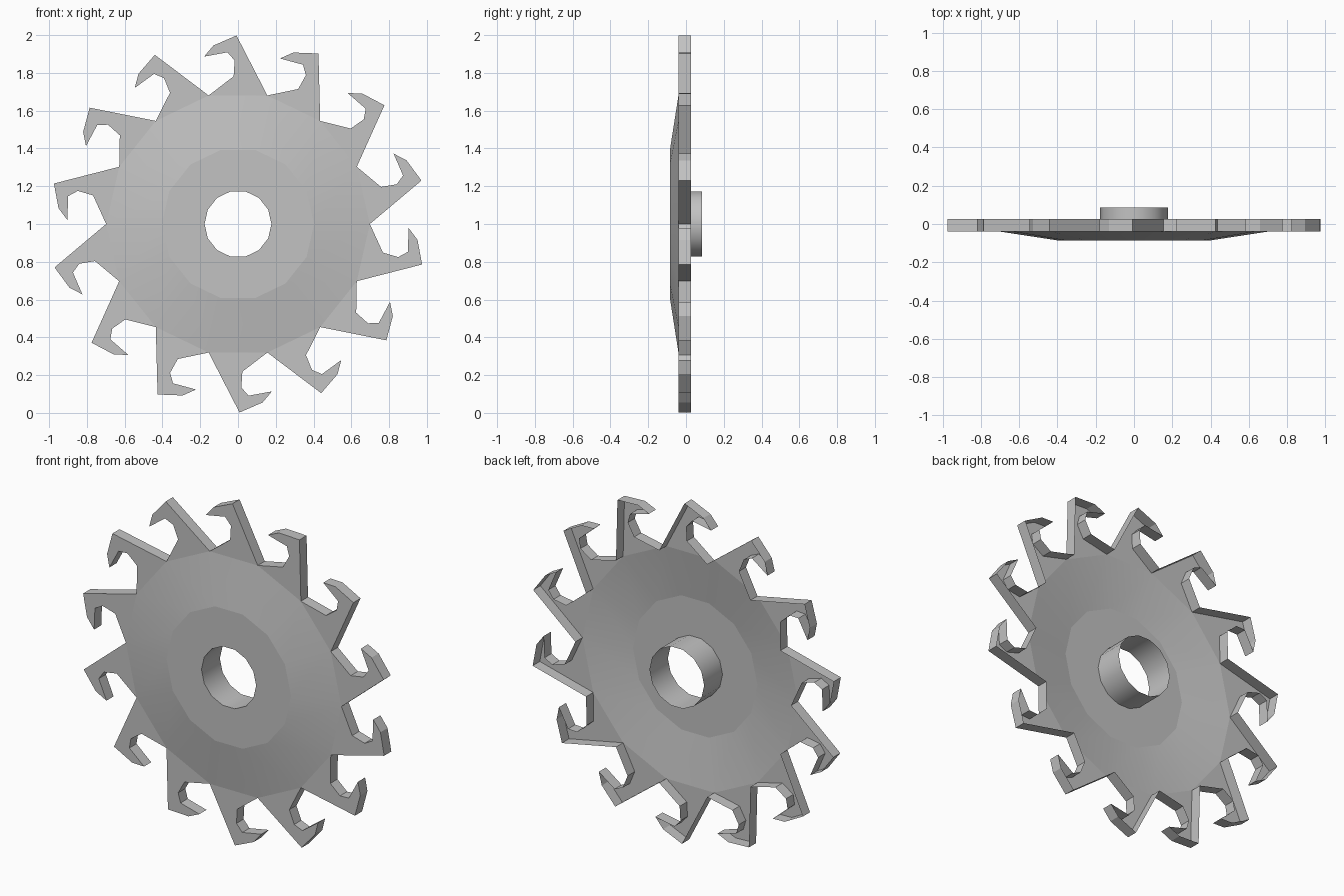
import bpy, bmesh, math

cube = bpy.data.objects.get("Cube")
if cube:
    bpy.data.objects.remove(cube, do_unlink=True)

TEETH = 14
STEP = 2 * math.pi / TEETH
FRONT, BACK = -0.04, 0.026
ROOT, FLAT, BORE = 0.698, 0.403, 0.177

steel = bpy.data.materials.new("steel grey")
steel.use_nodes = True
GREY = (0.54, 0.54, 0.54, 1)
steel.diffuse_color = GREY
steel.node_tree.nodes["Principled BSDF"].inputs["Base Color"].default_value = GREY


def turn(x, z, a):
    """Rotate a point clockwise about the axle, seen from the front."""
    return (x * math.cos(a) + z * math.sin(a), z * math.cos(a) - x * math.sin(a))


def ring(bm, r, y):
    """One ring of vertices, placed at the tooth roots."""
    verts = []
    for i in range(TEETH):
        x, z = turn(0, r, (i - 0.5) * STEP)
        verts.append(bm.verts.new((x, y, z + 1)))
    return verts


bm = bmesh.new()

# Pressed sheet disc: sloping cone, flat centre and hub tube, open at the back
profile = [(ROOT, FRONT), (FLAT, -0.085), (BORE, -0.085), (BORE, 0.085)]
rings = [ring(bm, r, y) for r, y in profile]
back_roots = ring(bm, ROOT, BACK)
for a, b in zip(rings, rings[1:]):
    for i in range(TEETH):
        j = (i + 1) % TEETH
        bm.faces.new((a[i], b[i], b[j], a[j])).smooth = True

# Hooked teeth: a front plate with a skirt wall folded to the back
hook = [(-0.023, 0.782), (-0.018, 0.866), (-0.056, 0.909),
        (-0.18, 0.886), (-0.13, 0.945), (-0.008, 0.998)]
for i in range(TEETH):
    j = (i + 1) % TEETH
    pts = [turn(x, z, i * STEP) for x, z in hook]
    f, b = [[roots[i]] + [bm.verts.new((x, y, z + 1)) for x, z in pts] + [roots[j]]
            for roots, y in ((rings[0], FRONT), (back_roots, BACK))]
    bm.faces.new(f[::-1])
    for k in range(len(f) - 1):
        bm.faces.new((f[k], f[k + 1], b[k + 1], b[k]))

# Crisp edges along every ring, smooth shading around the axle
for loop in rings:
    for i in range(TEETH):
        bm.edges.get((loop[i], loop[(i + 1) % TEETH])).smooth = False

mesh = bpy.data.meshes.new("toothed_blade")
bm.to_mesh(mesh)
bm.free()
mesh.materials.append(steel)
blade = bpy.data.objects.new("toothed_blade", mesh)
bpy.context.collection.objects.link(blade)
